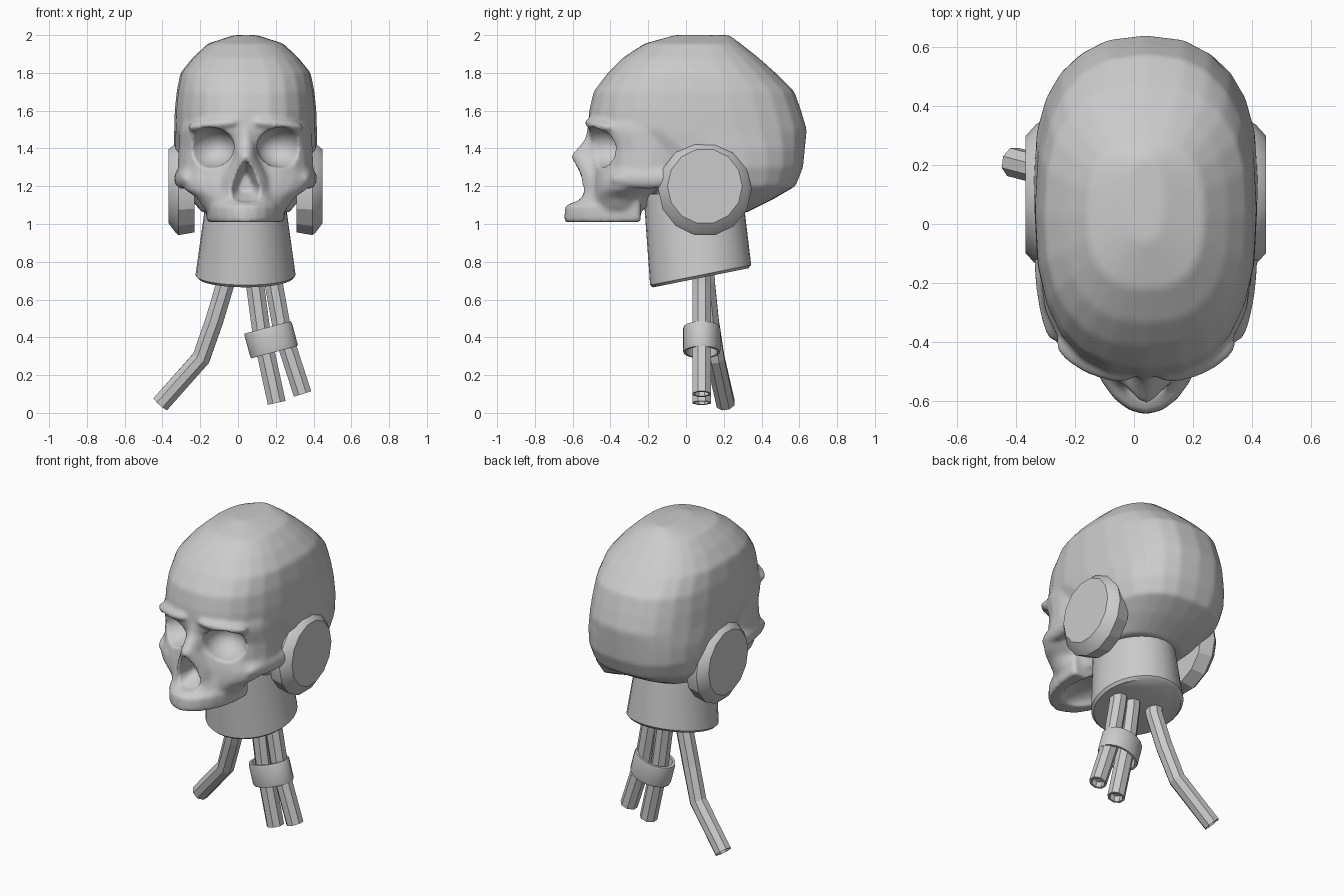
import bpy, bmesh
from math import sin, cos, pi, radians, copysign
from mathutils import Vector, Matrix

if "Cube" in bpy.data.objects:
    bpy.data.objects.remove(bpy.data.objects["Cube"])

CX = 0.04  # the head sits slightly right of centre


def loft(name, rings, caps=True, closed=False, smooth=None):
    bm = bmesh.new()
    vs = [[bm.verts.new(p) for p in r] for r in rings]
    n = len(vs[0])
    pairs = list(zip(vs, vs[1:])) + ([(vs[-1], vs[0])] if closed else [])
    for a, b in pairs:
        for i in range(n):
            j = (i + 1) % n
            bm.faces.new((a[i], a[j], b[j], b[i]))
    if caps and not closed:
        bm.faces.new(vs[0][::-1])
        bm.faces.new(vs[-1])
    bmesh.ops.recalc_face_normals(bm, faces=bm.faces)
    me = bpy.data.meshes.new(name)
    bm.to_mesh(me)
    bm.free()
    ob = bpy.data.objects.new(name, me)
    bpy.context.collection.objects.link(ob)
    if smooth:
        select([ob])
        bpy.ops.object.shade_smooth_by_angle(angle=radians(smooth))
    return ob


def select(obs):
    bpy.ops.object.select_all(action='DESELECT')
    for o in obs:
        o.select_set(True)
    bpy.context.view_layer.objects.active = obs[0]


def slab(z, yf, yb, w, n=2.0, seg=24, x=CX):
    """Horizontal superellipse ring between y front and y back."""
    pts = []
    for i in range(seg):
        a = 2 * pi * i / seg
        c, s = cos(a), sin(a)
        pts.append(Vector((x + w * copysign(abs(c) ** (2 / n), c),
                           (yf + yb) / 2 + (yb - yf) / 2 * copysign(abs(s) ** (2 / n), s), z)))
    return pts


def ball(name, loc, radii, rot=(0, 0, 0)):
    bpy.ops.mesh.primitive_uv_sphere_add(segments=24, ring_count=16, location=loc,
                                         rotation=[radians(r) for r in rot])
    o = bpy.context.object
    o.name = name
    o.scale = radii
    return o


def join(name, obs):
    select(obs)
    bpy.ops.object.join()
    obs[0].name = name
    bpy.ops.object.transform_apply(location=True, rotation=True, scale=True)
    return obs[0]


# cranium: z, front y, back y, half width
cranium = loft("skull", [slab(*r, n=2.5) for r in [
    (2.0, -.06, .23, .06), (1.955, -.22, .29, .2), (1.88, -.335, .385, .28), (1.8, -.415, .475, .345),
    (1.7, -.49, .575, .365), (1.6, -.513, .61, .375), (1.5, -.52, .64, .378), (1.4, -.34, .63, .38),
    (1.3, -.26, .62, .375), (1.2, -.18, .58, .345), (1.13, -.16, .46, .29), (1.06, -.15, .32, .23)]])
# cheeks and eye surround
face = loft("face", [slab(*r, n=2.1) for r in [
    (1.53, -.515, .1, .345), (1.49, -.52, .1, .352), (1.4, -.485, .1, .355), (1.3, -.49, .1, .36),
    (1.23, -.495, -.08, .355), (1.18, -.5, -.16, .32), (1.14, -.51, -.2, .26), (1.08, -.5, -.2, .22)]])
# upper jaw
jaw = loft("jaw", [slab(*r, n=2.0) for r in [
    (1.24, -.53, .0, .22), (1.18, -.555, .03, .21), (1.12, -.59, .06, .21),
    (1.095, -.64, .1, .212), (1.05, -.645, .1, .21), (1.01, -.645, .1, .205)]])
# cut the back of the jaw square before blending
bpy.context.view_layer.update()
for v in jaw.data.vertices:
    v.co.y = min(v.co.y, -.24)
# nose bridge and rim of the nose opening
nose = loft("nose", [slab(*r) for r in [
    (1.52, -.52, -.3, .06), (1.45, -.535, -.3, .06), (1.4, -.575, -.3, .06), (1.36, -.612, -.3, .06),
    (1.33, -.6, -.3, .08), (1.25, -.575, -.3, .125), (1.15, -.57, -.3, .14), (1.09, -.58, -.3, .12)]])
extras = []
for s in (-1, 1):
    extras.append(ball("cheek_arch", (CX + s * .335, -.2, 1.24), (.038, .2, .055), (0, 0, -s * 6)))
    extras.append(ball("brow", (CX + s * .17, -.455, 1.525), (.15, .06, .035), (0, s * 6, s * 24)))
skull = join("skull", [cranium, face, jaw, nose] + extras)

# eye sockets, nose opening and palate are hollowed out
cuts = []
for s in (-1, 1):
    cuts.append(ball("socket_cutter", (CX + s * .19, -.47, 1.405), (.128, .165, .108), (0, s * 8, s * 22)))
cuts.append(loft("nose_cutter", [[Vector((CX + x * k, y, 1.22 + (z - 1.22) * k)) for x, z in
            [(0, 1.34), (.04, 1.28), (.08, 1.18), (.065, 1.13), (.02, 1.12),
             (-.02, 1.12), (-.065, 1.13), (-.08, 1.18), (-.04, 1.28)]]
            for y, k in ((-.7, 1.15), (-.55, 1), (-.45, .5))]))
cuts.append(ball("palate_cutter", (CX, -.36, 1.0), (.13, .19, .07)))


def remesh(size):
    m = skull.modifiers.new("blend", 'REMESH')
    m.mode = 'VOXEL'
    m.voxel_size = size
    m.use_smooth_shade = True


remesh(.013)
for c in cuts:
    m = skull.modifiers.new("cut", 'BOOLEAN')
    m.operation = 'DIFFERENCE'
    m.object = c
    c.hide_render = True
remesh(.011)
sm = skull.modifiers.new("soften", 'SMOOTH')
sm.factor = .5
sm.iterations = 5
dg = bpy.context.evaluated_depsgraph_get()
baked = bpy.data.meshes.new_from_object(skull.evaluated_get(dg))
skull.modifiers.clear()
skull.data = baked
for c in cuts:
    bpy.data.objects.remove(c)

# ear discs: offset from head centre, radius, z of centre
for s, side in ((-1, "left"), (1, "right")):
    loft("ear_disc_" + side, [[Vector((CX + s * d, .1 + r * sin(2 * pi * (i + .5) / 14) * .99,
                                       zc + r * cos(2 * pi * (i + .5) / 14))) for i in range(14)]
         for d, r, zc in ((.27, .23, 1.18), (.355, .25, 1.185), (.372, .24, 1.19), (.408, .2, 1.2))], smooth=25)

# neck, slanted underneath
top = slab(1.16, -.225, .3, .205, seg=32)
low = slab(0, -.19, .345, .265, seg=32)
edge = slab(0, -.175, .33, .25, seg=32)
for ring, base in ((low, .73), (edge, .715)):
    for p in ring:
        p.z = base + (p.y - .077) * .2
loft("neck", [top, low, edge], smooth=40)


# cables: eight-sided with a recessed end
def cable(name, pts, r=.052, sides=8):
    pts = [Vector(p) for p in pts]
    rings = []

    def ring(p, d, rad):
        u = Vector((0, 1, 0))
        u = (u - d * u.dot(d)).normalized()
        v = d.cross(u)
        rings.append([p + (u * cos(a) + v * sin(a)) * rad
                      for a in [2 * pi * (i + .5) / sides for i in range(sides)]])
    for i, p in enumerate(pts):
        d = (pts[min(i + 1, len(pts) - 1)] - pts[max(i - 1, 0)]).normalized()
        ring(p, d, r)
    ring(pts[-1], d, r * .75)
    ring(pts[-1] - d * .04, d, r * .75)
    return loft(name, rings)


cable("loose_cable", [(-.06, .1, .8), (-.065, .105, .69), (-.125, .125, .49), (-.195, .155, .29), (-.41, .21, .048)])
cable("bundled_cable_inner", [(.085, .083, .8), (.09, .083, .68), (.125, .083, .42), (.205, .083, .053)])
cable("bundled_cable_outer", [(.18, .083, .8), (.19, .083, .68), (.235, .083, .43), (.342, .083, .1)])

# clamp ring around the two cables
tilt = Matrix.Translation((.175, .083, .387)) @ Matrix.Rotation(radians(-15), 4, 'Y')
loft("cable_clamp", [[tilt @ p for p in slab(z, -.1 * k, .1 * k, .13 * k, seg=20, x=0)]
     for z, k in ((-.068, .97), (-.055, 1), (.055, 1), (.068, .97), (.068, .84), (-.068, .84))],
     closed=True, smooth=50)
